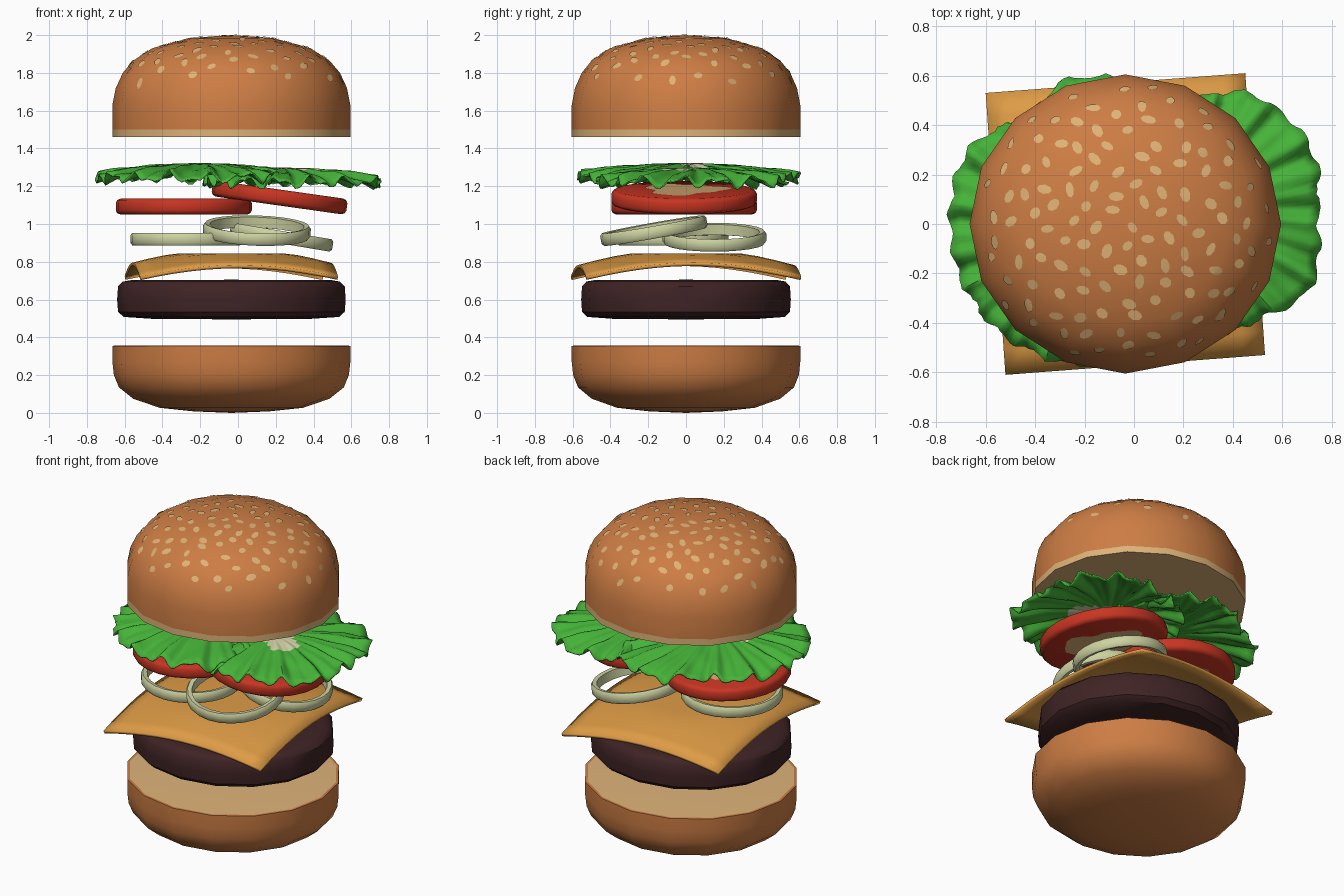
import bpy, bmesh, math, random
from mathutils import Vector, Matrix
from mathutils.bvhtree import BVHTree

if "Cube" in bpy.data.objects:
    bpy.data.objects.remove(bpy.data.objects["Cube"])

random.seed(4)


def material(name, rgb):
    m = bpy.data.materials.new(name)
    m.diffuse_color = (*rgb, 1)
    m.use_nodes = True
    m.node_tree.nodes["Principled BSDF"].inputs["Base Color"].default_value = m.diffuse_color
    return m


CRUST = material("golden_crust", (0.61, 0.205, 0.058))
CRUMB = material("pale_crumb", (0.73, 0.45, 0.19))
SEED = material("sesame", (0.74, 0.45, 0.18))
MEAT = material("dark_meat", (0.05, 0.017, 0.018))
CHEESE = material("cheese_orange", (0.73, 0.33, 0.06))
ONION = material("onion_pale_green", (0.61, 0.65, 0.36))
TOMATO = material("tomato_red", (0.58, 0.035, 0.016))
LEAF = material("lettuce_green", (0.06, 0.45, 0.04))
RIB = material("leaf_cream", (0.66, 0.66, 0.40))


def finish(name, bm, mats, matrix=None, rule=None, angle=40):
    """Turn a bmesh into a shaded object; rule maps face centre/normal to a slot."""
    bmesh.ops.remove_doubles(bm, verts=bm.verts, dist=1e-5)
    bmesh.ops.recalc_face_normals(bm, faces=bm.faces)
    if rule:
        for f in bm.faces:
            f.material_index = rule(f.calc_center_median(), f.normal)
    if matrix:
        bm.transform(matrix)
    me = bpy.data.meshes.new(name)
    bm.to_mesh(me)
    bm.free()
    for m in mats:
        me.materials.append(m)
    ob = bpy.data.objects.new(name, me)
    bpy.context.collection.objects.link(ob)
    bpy.ops.object.select_all(action='DESELECT')
    ob.select_set(True)
    bpy.context.view_layer.objects.active = ob
    bpy.ops.object.shade_smooth_by_angle(angle=math.radians(angle))
    return ob


def lathe(name, profile, sides, mats, matrix=None, sy=1.0, closed=False, rule=None):
    """Spin (radius, z) points around z; sy squashes the y direction."""
    bm = bmesh.new()
    rings = []
    for r, z in profile:
        rings.append([bm.verts.new((r * math.cos(2 * math.pi * i / sides),
                                    r * sy * math.sin(2 * math.pi * i / sides), z))
                      for i in range(sides)])
    pairs = list(zip(rings, rings[1:]))
    if closed:
        pairs.append((rings[-1], rings[0]))
    for a, b in pairs:
        for i in range(sides):
            j = (i + 1) % sides
            bm.faces.new((a[i], a[j], b[j], b[i]))
    return finish(name, bm, mats, matrix, rule)


def place(x, y, z, rx=0, ry=0):
    return (Matrix.Translation((x, y, z)) @ Matrix.Rotation(math.radians(ry), 4, 'Y')
            @ Matrix.Rotation(math.radians(rx), 4, 'X'))


CX = -0.035
SQ = 0.605 / 0.63

# Bottom bun with a pale cut top
lathe("bottom_bun", [(0, 0), (0.20, 0.008), (0.38, 0.027), (0.52, 0.075), (0.595, 0.135),
                     (0.622, 0.20), (0.63, 0.27), (0.63, 0.355), (0.615, 0.356), (0, 0.356)],
      16, [CRUST, CRUMB], place(CX, 0, 0), SQ,
      rule=lambda c, n: int(c.z > 0.3555 and n.z > 0.9))

# Patty
lathe("patty", [(0, 0.495), (0.42, 0.498), (0.57, 0.508), (0.60, 0.535), (0.605, 0.60),
                (0.60, 0.67), (0.575, 0.695), (0.53, 0.703), (0, 0.705)],
      16, [MEAT], place(CX, 0, 0), 0.555 / 0.605)

# Top bun with a pale cut underside and band
top_bun = lathe("top_bun", [(0, 1.46), (0.63, 1.46), (0.63, 1.50), (0.63, 1.63), (0.612, 1.72),
                            (0.575, 1.80), (0.52, 1.865), (0.42, 1.93), (0.22, 1.985), (0, 2.0)],
                16, [CRUST, CRUMB], place(CX, 0, 0), SQ,
                rule=lambda c, n: int(c.z < 1.499))

# Sesame seeds: thin plates laid on the crust in a spiral
tree = BVHTree.FromPolygons([v.co for v in top_bun.data.vertices],
                            [p.vertices for p in top_bun.data.polygons])
bm = bmesh.new()
COUNT = 125
for k in range(COUNT):
    r = 0.595 * math.sqrt((k + 0.5) / COUNT)
    a = k * 2.39996
    p = Vector((CX + r * math.cos(a) + random.uniform(-.018, .018),
                SQ * r * math.sin(a) + random.uniform(-.018, .018), 3))
    hit, n, _, _ = tree.ray_cast(p, Vector((0, 0, -1)))
    if hit is None or hit.z < 1.69:
        continue
    turn = random.uniform(0, math.pi)
    long, short = random.uniform(0.022, 0.033), random.uniform(0.016, 0.022)
    basis = n.to_track_quat('Z', 'Y').to_matrix() @ Matrix.Rotation(turn, 3, 'Z')

    def on_crust(u, v):
        q, m, _, _ = tree.ray_cast(hit + basis @ Vector((u, v, 0.15)), -n)
        return bm.verts.new((q if q else hit) + n * 0.004)

    mid = on_crust(0, 0)
    rim = [on_crust(long * math.cos(i * math.pi / 4), short * math.sin(i * math.pi / 4))
           for i in range(8)]
    for i in range(8):
        bm.faces.new((mid, rim[i], rim[(i + 1) % 8]))
finish("sesame_seeds", bm, [SEED])

# Cheese slice: a square sheet whose corners droop
corners = [Vector(c) for c in ((-0.52, -0.61), (0.53, -0.53), (0.45, 0.61), (-0.60, 0.53))]
bm = bmesh.new()
N = 12
grid = []
for i in range(N + 1):
    row = []
    for j in range(N + 1):
        u, v = i / N, j / N
        p = corners[0].lerp(corners[1], u).lerp(corners[3].lerp(corners[2], u), v)
        t = max(0.0, (p - Vector((CX, 0))).length - 0.28) / 0.5
        row.append(bm.verts.new((p.x, p.y, 0.845 - 0.125 * t ** 1.3)))
    grid.append(row)
for i in range(N):
    for j in range(N):
        bm.faces.new((grid[i][j], grid[i + 1][j], grid[i + 1][j + 1], grid[i][j + 1]))
cheese = finish("cheese_slice", bm, [CHEESE])
mod = cheese.modifiers.new("thickness", 'SOLIDIFY')
mod.thickness = 0.018

# Onion rings
for i, (rad, pose) in enumerate([(0.295, place(-0.275, -0.07, 0.92)),
                                 (0.285, place(0.10, -0.17, 0.965, 10, 2)),
                                 (0.275, place(0.23, 0.15, 0.93, 0, 9.5))]):
    lathe(f"onion_ring_{i + 1}", [(rad - 0.035, -0.028), (rad - 0.01, -0.033), (rad, -0.02),
                                  (rad, 0.02), (rad - 0.01, 0.033), (rad - 0.035, 0.028)],
          24, [ONION], pose, closed=True)

# Tomato slices with a pale seed core plate on both faces
for i, pose in enumerate([place(-0.287, -0.01, 1.092), place(0.22, -0.01, 1.14, 0, 8)]):
    lathe(f"tomato_slice_{i + 1}", [(0, -0.042), (0.335, -0.042), (0.353, -0.034), (0.36, -0.02),
                                    (0.36, 0.02), (0.353, 0.034), (0.335, 0.042), (0, 0.042)],
          24, [TOMATO], pose, 1.07)
    bm = bmesh.new()
    for z in (-0.045, 0.045):
        ring = []
        for k in range(30):
            a = 2 * math.pi * k / 30
            r = 0.21 + 0.04 * math.cos(3 * a + i) + 0.015 * math.cos(7 * a)
            ring.append(bm.verts.new((r * math.cos(a), r * math.sin(a), z)))
        bm.faces.new(ring)
    finish(f"tomato_core_{i + 1}", bm, [CRUMB], pose)


def leaf(name, cx, cy, top, radii, phase, rib_dir):
    """Ruffled lettuce leaf; radii are the outline at equal angles."""
    bm = bmesh.new()
    steps, rings, count = 180, 12, len(radii)
    noise = [random.uniform(-1, 1) for _ in range(steps)]
    rows = []
    for k in range(rings + 1):
        t = k / rings
        row = []
        for s in range(steps):
            a = 2 * math.pi * s / steps
            f = s / steps * count
            lo = int(f)
            w = (1 - math.cos((f - lo) * math.pi)) / 2
            r = radii[lo] * (1 - w) + radii[(lo + 1) % count] * w
            r *= t * (1 + t ** 4 * (0.018 * math.sin(23 * a) + 0.008 * noise[s]))
            wave = 0.6 * math.sin(17 * a + phase + 2 * t) + 0.4 * math.sin(31 * a + 3 * t)
            z = top - 0.07 * t ** 2 + 0.036 * t ** 2 * wave + 0.004 * noise[s] * t ** 3
            z += 0.005 * math.sin(14 * t + 3 * math.sin(5 * a)) * t
            row.append(bm.verts.new((cx + r * math.cos(a), cy + r * math.sin(a), z)))
        rows.append(row)
    for p, q in zip(rows, rows[1:]):
        for s in range(steps):
            e = (s + 1) % steps
            bm.faces.new((p[s], p[e], q[e], q[s]))
    d = Vector((math.cos(rib_dir), math.sin(rib_dir)))

    def rule(c, n):
        v = Vector((c.x - cx, c.y - cy))
        along, across = v.dot(d), abs(v.x * d.y - v.y * d.x)
        return int(-0.22 < along < 0.36 and across < 0.085 - 0.2 * max(along, 0))
    ob = finish(name, bm, [LEAF, RIB], None, rule, 60)
    m = ob.modifiers.new("thickness", 'SOLIDIFY')
    m.thickness = 0.008


# Two lettuce leaves
leaf("lettuce_left", -0.2, 0.0, 1.322,
     [0.45, 0.48, 0.60, 0.60, 0.50, 0.56, 0.545, 0.55, 0.56, 0.57, 0.58, 0.50], 0, 0.3)
leaf("lettuce_right", 0.22, 0.03, 1.298,
     [0.525, 0.57, 0.56, 0.48, 0.45, 0.42, 0.40, 0.42, 0.46, 0.50, 0.50, 0.57], 1.5, 2.6)
